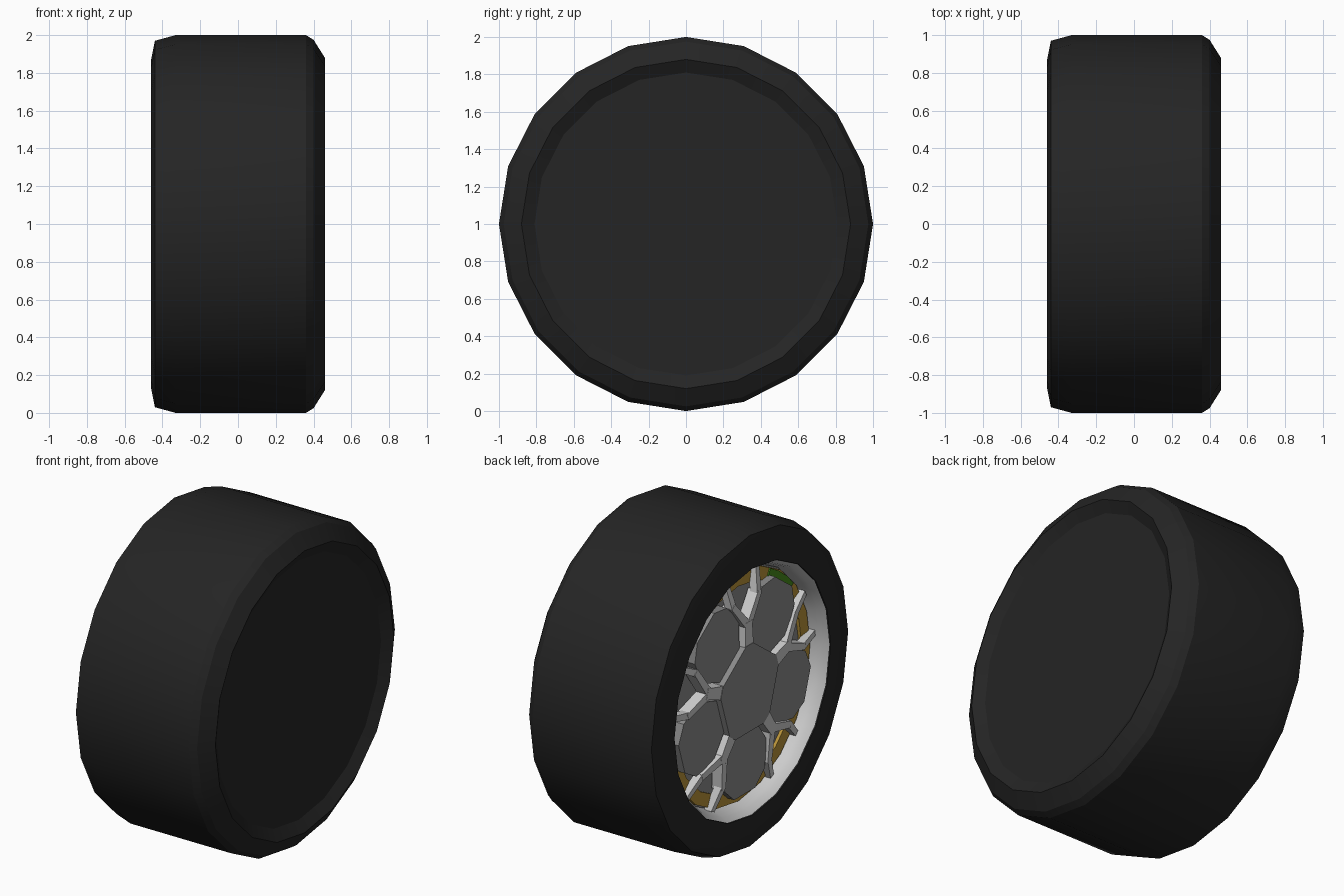
import bpy, bmesh, math
from mathutils import Vector

if "Cube" in bpy.data.objects:
    bpy.data.objects.remove(bpy.data.objects["Cube"])

SIDES = 20


def material(name, rgb):
    m = bpy.data.materials.new(name)
    m.diffuse_color = (*rgb, 1)
    m.use_nodes = True
    m.node_tree.nodes["Principled BSDF"].inputs["Base Color"].default_value = m.diffuse_color
    return m


RUBBER = material("rubber", (0.018, 0.018, 0.018))
GOLD = material("gold", (0.48, 0.29, 0.04))
GREEN = material("green", (0.06, 0.25, 0.01))
DARK = material("dark_grey", (0.25, 0.25, 0.25))


def polar(x, r, deg):
    """Point on the wheel: x along the axle, angle from the top towards +y."""
    a = math.radians(deg)
    return Vector((x, r * math.sin(a), 1 + r * math.cos(a)))


def finish(name, bm, mat=None, smooth=None):
    bmesh.ops.remove_doubles(bm, verts=bm.verts, dist=1e-5)
    bmesh.ops.recalc_face_normals(bm, faces=bm.faces)
    me = bpy.data.meshes.new(name)
    bm.to_mesh(me)
    bm.free()
    ob = bpy.data.objects.new(name, me)
    bpy.context.collection.objects.link(ob)
    if mat:
        me.materials.append(mat)
    if smooth:
        bpy.ops.object.select_all(action='DESELECT')
        ob.select_set(True)
        bpy.context.view_layer.objects.active = ob
        bpy.ops.object.shade_smooth_by_angle(angle=math.radians(smooth))
    return ob


def lathe(name, profile, mat=None, smooth=None, start=0, end=360, sides=SIDES, closed=False):
    """Spin (x, radius) points round the axle."""
    bm = bmesh.new()
    rings = [[bm.verts.new(polar(x, r, start + (end - start) * i / sides)) for x, r in profile]
             for i in range(sides + 1)]
    n = len(profile)
    for a, b in zip(rings, rings[1:]):
        for j in range(n if closed else n - 1):
            k = (j + 1) % n
            bm.faces.new((a[j], a[k], b[k], b[j]))
    if closed and end - start < 360:
        bm.faces.new(rings[0])
        bm.faces.new(rings[-1])
    return finish(name, bm, mat, smooth)


def prism(bm, front, depth):
    """Solid with the given front outline, extended along +x."""
    f = [bm.verts.new(p) for p in front]
    b = [bm.verts.new(p + Vector((depth, 0, 0))) for p in front]
    bm.faces.new(f)
    bm.faces.new(b[::-1])
    for i in range(len(f)):
        j = (i + 1) % len(f)
        bm.faces.new((f[i], b[i], b[j], f[j]))


def bar(bm, p, q, w0, w1, depth):
    """Tapered spoke bar from p to q."""
    d = (q - p)
    side = Vector((0, -d.z, d.y)).normalized()
    prism(bm, [p - side * w0 / 2, p + side * w0 / 2, q + side * w1 / 2, q - side * w1 / 2], depth)


# Tyre with the closed inner side
lathe("tyre", [(-0.40, 0.755), (-0.46, 0.77), (-0.46, 0.87), (-0.44, 0.97), (-0.33, 1.0),
               (0.36, 1.0), (0.40, 0.975), (0.46, 0.88), (0.42, 0.81)], RUBBER, 25)
bm = bmesh.new()
bm.faces.new([bm.verts.new(polar(0.42, 0.81, 360 * i / SIDES)) for i in range(SIDES)])
finish("inner_side_cover", bm, RUBBER)

# Rim barrel, lining the opening
lathe("rim", [(-0.452, 0.768), (-0.42, 0.745), (-0.39, 0.735), (-0.30, 0.715)], None, 30)

# Gold trim ring, backing plate and the green marker behind the spokes
lathe("trim_ring", [(-0.36, 0.71), (-0.36, 0.63), (-0.33, 0.63), (-0.33, 0.71)], GOLD, closed=True)
bm = bmesh.new()
prism(bm, [polar(-0.34, 0.72, 360 * i / SIDES) for i in range(SIDES)], 0.04)
finish("backing_plate", bm, DARK)
lathe("marker", [(-0.368, 0.70), (-0.368, 0.63), (-0.35, 0.63), (-0.35, 0.70)], GREEN,
      start=-50, end=-26, sides=3, closed=True)

# Five-sided hub
bm = bmesh.new()
prism(bm, [polar(-0.44, r, 72 * i + d) for i in range(5) for r, d in ((0.29, -7), (0.29, 7))], 0.1)
finish("hub", bm, DARK)

# Five flat panels between the spokes
bm = bmesh.new()
for i in range(5):
    c = 36 + 72 * i
    prism(bm, [polar(-0.405, r, c + d) for r, d in
               ((0.25, -24), (0.46, -29), (0.60, -19), (0.66, -9), (0.66, 9),
                (0.60, 19), (0.46, 29), (0.25, 24))], 0.06)
finish("panels", bm, DARK)

# Five forked spokes
bm = bmesh.new()
for i in range(5):
    c = 72 * i
    fork = polar(-0.435, 0.43, c)
    bar(bm, polar(-0.438, 0.26, c), fork, 0.085, 0.065, 0.08)
    for s in (-1, 1):
        bar(bm, polar(-0.434, 0.42, c + s * 2), polar(-0.42, 0.58, c + s * 13), 0.05, 0.04, 0.07)
        bar(bm, polar(-0.42, 0.57, c + s * 12.5), polar(-0.39, 0.72, c + s * 12), 0.042, 0.035, 0.05)
finish("spokes", bm)
